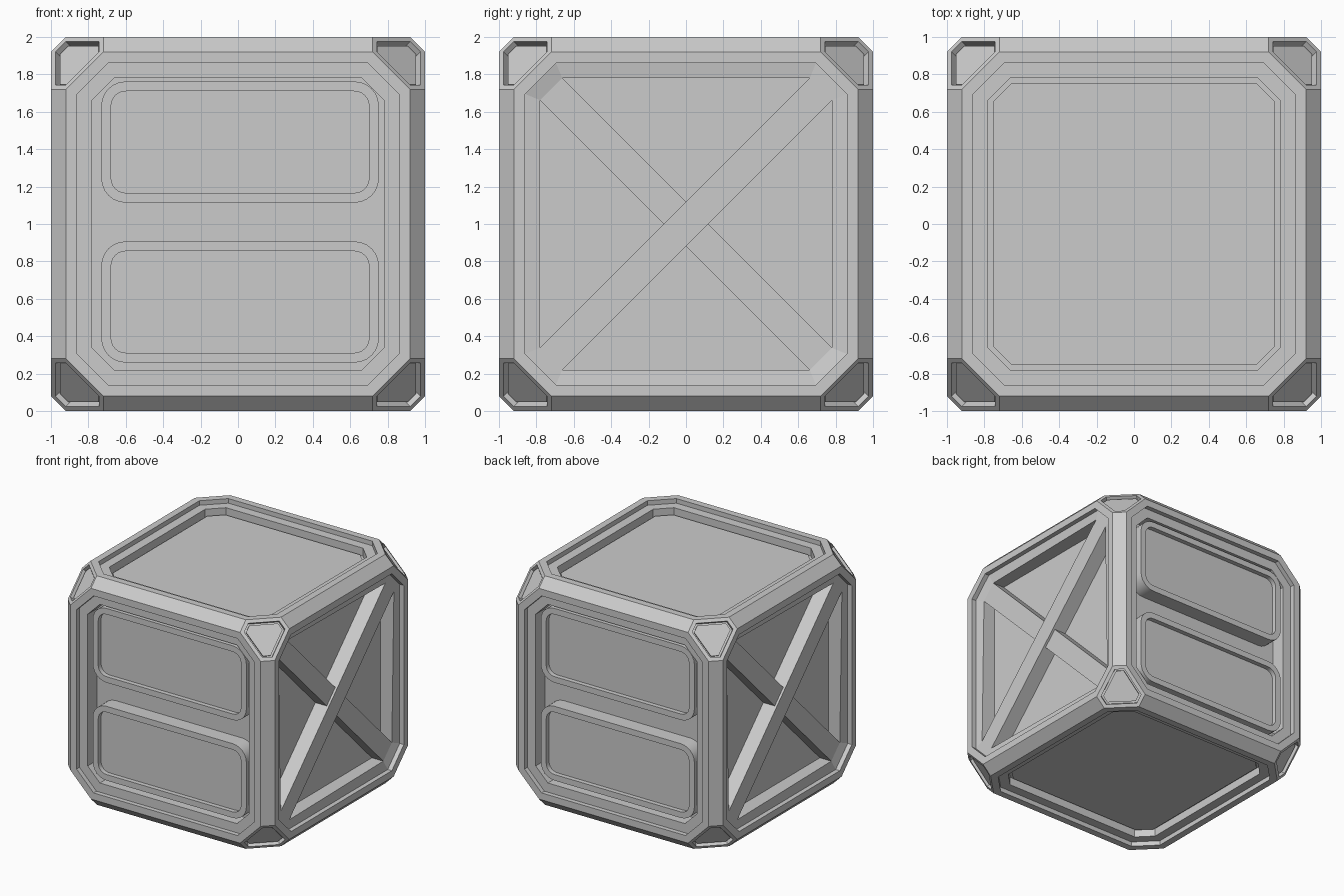
import bpy
import bmesh
from itertools import permutations, product
from math import cos, sin, pi, radians
from mathutils import Matrix

if "Cube" in bpy.data.objects:
    bpy.data.objects.remove(bpy.data.objects["Cube"], do_unlink=True)

grey = bpy.data.materials.new("light_grey")
grey.use_nodes = True
grey.diffuse_color = (0.6, 0.6, 0.6, 1)
grey.node_tree.nodes["Principled BSDF"].inputs["Base Color"].default_value = (0.6, 0.6, 0.6, 1)

SHELF = 0.96    # distance of the inner shelf from the centre
FLOOR = 0.83    # distance of the recessed side floors
RIM, CUT = 0.78, 0.662   # recess outline: flat side and start of its cut corner
DIP = 0.02      # how far the under brace sits below the shelf


def finish(bm, name, turn=0):
    """Turn a centred mesh about z, lift it and link it as an object."""
    bmesh.ops.recalc_face_normals(bm, faces=bm.faces)
    bm.transform(Matrix.Translation((0, 0, 1)) @ Matrix.Rotation(radians(turn), 4, "Z"))
    mesh = bpy.data.meshes.new(name)
    bm.to_mesh(mesh)
    bm.free()
    mesh.materials.append(grey)
    obj = bpy.data.objects.new(name, mesh)
    bpy.context.collection.objects.link(obj)
    return obj


def step(bm, face, inset, drop):
    """Inset a face, then sink it straight in (or raise it if negative)."""
    bm.normal_update()
    if inset:
        bmesh.ops.inset_individual(bm, faces=[face], thickness=inset, depth=0,
                                   use_even_offset=True)
    if drop:
        move = face.normal * -drop
        ring = [v.co.copy() for v in face.verts]
        bmesh.ops.inset_individual(bm, faces=[face], thickness=0, depth=0)
        for v, co in zip(face.verts, ring):
            v.co = co + move
    bm.normal_update()


def prism(outline, back, front):
    """Extrude an outline (across, up) toward the front; return mesh and front face."""
    bm = bmesh.new()
    low = [bm.verts.new((x, -back, z)) for x, z in outline]
    top = [bm.verts.new((x, -front, z)) for x, z in outline]
    bm.faces.new(low)
    face = bm.faces.new(top)
    for i in range(len(low)):
        j = (i + 1) % len(low)
        bm.faces.new((low[i], low[j], top[j], top[i]))
    bmesh.ops.recalc_face_normals(bm, faces=bm.faces)
    return bm, face


# Crate body: a cube with chamfered edges and cut corners
bm = bmesh.new()
for p in permutations((0.72, 0.92, 1)):
    for signs in product((-1, 1), repeat=3):
        bm.verts.new([a * s for a, s in zip(p, signs)])
bmesh.ops.convex_hull(bm, input=bm.verts)
bmesh.ops.dissolve_limit(bm, angle_limit=0.01, verts=bm.verts, edges=bm.edges)
bmesh.ops.recalc_face_normals(bm, faces=bm.faces)
sides = [f for f in bm.faces if len(f.verts) == 8]
corners = [f for f in bm.faces if len(f.verts) == 6]

# Corner pockets: a groove around a raised plate
for f in corners:
    step(bm, f, 0.03, 0.04)
    step(bm, f, 0.015, -0.02)

# Rim, shelf and recess on each side
for f in sides:
    n = f.normal.copy()
    step(bm, f, 0.06, 1 - SHELF)
    step(bm, f, 0.08, 0)
    if abs(n.z) > 0.5:
        # Lid and base: a groove around a raised plate
        step(bm, f, 0, 0.07)
        step(bm, f, 0.025, -0.02)
        continue
    step(bm, f, 0, SHELF - FLOOR)
    if abs(n.x) > 0.5:
        # Shelf corners slope down to meet the under brace
        shelf = {e.other_vert(v) for v in f.verts for e in v.link_edges} - set(f.verts)
        for v in shelf:
            if v.co.y * v.co.z * n.x < 0:
                v.co -= n * DIP
finish(bm, "crate_body")

# Crossed braces on the two x sides
brace = [(-RIM, -CUT), (-CUT, -RIM), (RIM, CUT), (CUT, RIM)]
for side, turn in (("left", 90), ("right", 270)):
    finish(prism(brace, FLOOR - 0.01, SHELF)[0], side + "_upper_brace", turn)
    flipped = [(-x, z) for x, z in brace]
    finish(prism(flipped, FLOOR - 0.01, SHELF - DIP)[0], side + "_under_brace", turn)


def rounded_rect(cx, cz, half_w, half_h, r, segments=6):
    """Outline of a rectangle with rounded corners."""
    points = []
    for q, (sx, sz) in enumerate(((1, 1), (-1, 1), (-1, -1), (1, -1))):
        for i in range(segments + 1):
            a = (q + i / segments) * pi / 2
            points.append((cx + sx * (half_w - r) + r * cos(a),
                           cz + sz * (half_h - r) + r * sin(a)))
    return points


# Two raised rounded panels with sunk centres, front and back
for side, turn in (("front", 0), ("back", 180)):
    for level, z in (("upper", 0.438), ("lower", -0.417)):
        bm, face = prism(rounded_rect(0.011, z, 0.742, 0.324, 0.13), FLOOR - 0.01, SHELF)
        step(bm, face, 0.052, 0.04)
        panel = finish(bm, side + "_" + level + "_panel", turn)
        bpy.ops.object.select_all(action="DESELECT")
        panel.select_set(True)
        bpy.context.view_layer.objects.active = panel
        bpy.ops.object.shade_smooth_by_angle(angle=radians(30))
